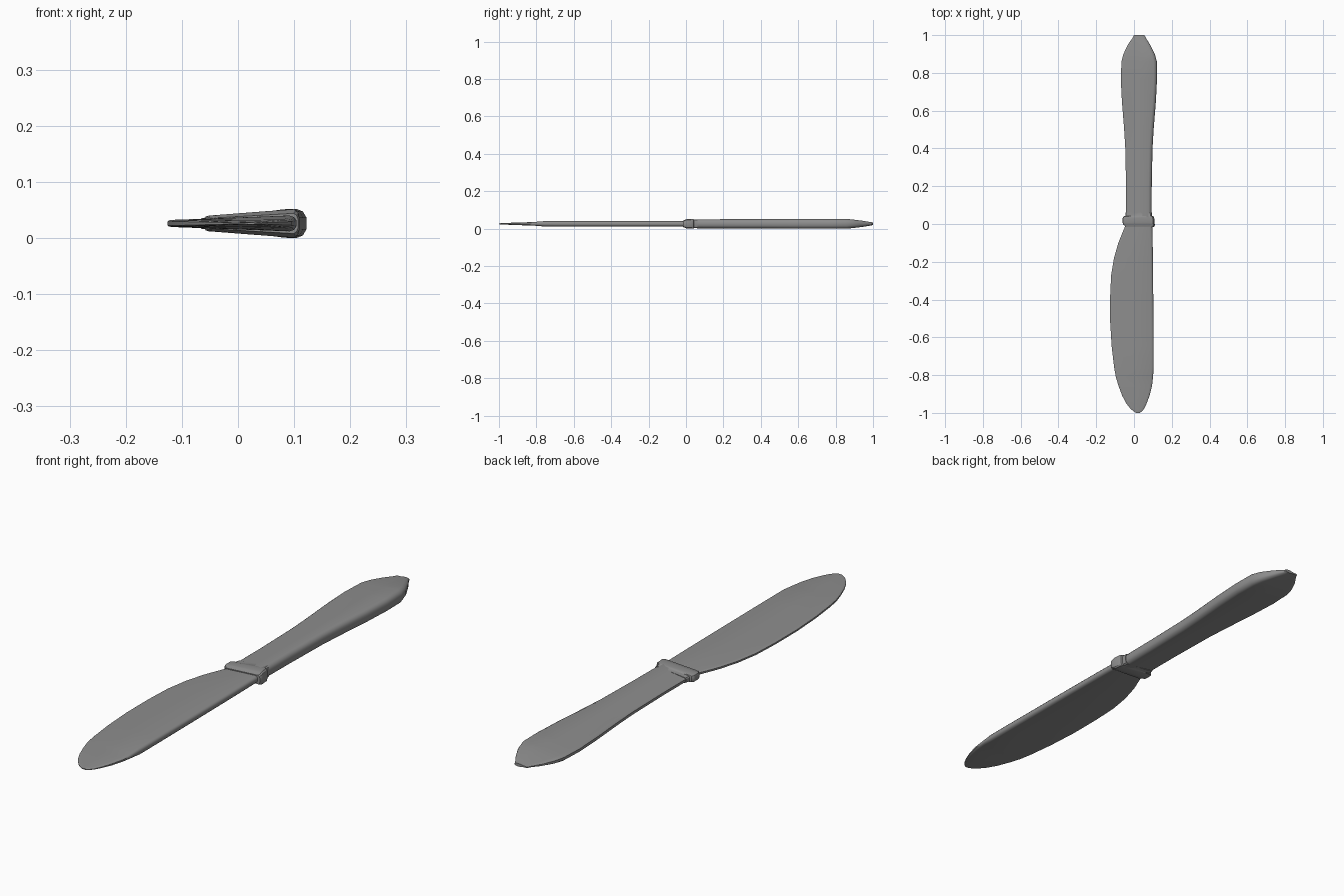
import bpy, bmesh, math

ZC = 0.026  # mid-plane height

# Dark grey steel shared by all parts
steel = bpy.data.materials.new("dark_steel")
steel.diffuse_color = (0.27, 0.27, 0.27, 1)


def loft(name, sections, angle=40):
    """Loft wedge sections (y, x_left, x_right, half_left, half_right, bevel) along y."""
    bm = bmesh.new()
    rings = []
    for y, xl, xr, hl, hr, b in sections:
        b = min(b, (xr - xl) * 0.3)
        top = [(xl, hl * 0.5), (xl + b * 0.3, hl * 0.88), (xl + b, hl),
               ((xl + xr) / 2, (hl + hr) / 2),
               (xr - b, hr), (xr - b * 0.35, hr * 0.82), (xr, hr * 0.4)]
        pts = top + [(x, -h) for x, h in reversed(top)]
        rings.append([bm.verts.new((x, y, ZC + z)) for x, z in pts])
    n = len(rings[0])
    for a, c in zip(rings, rings[1:]):
        for i in range(n):
            j = (i + 1) % n
            bm.faces.new((a[i], a[j], c[j], c[i]))
    bm.faces.new(rings[0])
    bm.faces.new(rings[-1])
    bmesh.ops.recalc_face_normals(bm, faces=bm.faces)
    me = bpy.data.meshes.new(name)
    bm.to_mesh(me)
    bm.free()
    me.materials.append(steel)
    ob = bpy.data.objects.new(name, me)
    bpy.context.collection.objects.link(ob)
    bpy.ops.object.select_all(action='DESELECT')
    bpy.context.view_layer.objects.active = ob
    ob.select_set(True)
    bpy.ops.object.shade_smooth_by_angle(angle=math.radians(angle))
    return ob


# Handle: waisted grip, thicker on the spine side, tapering at the butt
handle = [(0.02, -.042, .093, .0235), (0.2, -.042, .094, .0245),
          (0.4, -.046, .098, .025), (0.5, -.052, .104, .0255),
          (0.65, -.064, .116, .026), (0.77, -.070, .122, .026),
          (0.86, -.066, .121, .026), (0.90, -.056, .110, .022),
          (0.95, -.032, .085, .0155), (0.985, -.008, .063, .0095),
          (1.0, 0.0, .055, .0065)]
loft("handle", [(y, l, r, h * .42, h, .018) for y, l, r, h in handle], 50)

# Collar: flange at the blade, shallow groove, then a thin ring on the handle
loft("collar", [(-.015, -.046, .107, .010, .018, .008),
                (-.008, -.050, .110, .011, .020, .008),
                (.000, -.059, .110, .013, .0235, .008),
                (.008, -.060, .109, .014, .0255, .008),
                (.032, -.060, .107, .014, .0255, .008),
                (.041, -.054, .102, .013, .0245, .008),
                (.043, -.046, .096, .0115, .0235, .008),
                (.062, -.044, .095, .011, .0235, .010)], 30)

# Blade: curved cutting edge, straight thicker spine, rounded tip
blade = [(0.0, -.042, .097, .014), (-.05, -.063, .098, .014),
         (-.1, -.083, .099, .014), (-.18, -.106, .100, .014),
         (-.27, -.121, .101, .014), (-.38, -.126, .102, .014),
         (-.52, -.126, .103, .014), (-.65, -.118, .104, .014),
         (-.76, -.105, .104, .014), (-.81, -.096, .101, .010),
         (-.86, -.081, .095, .008), (-.91, -.062, .082, .007),
         (-.95, -.041, .067, .005), (-.98, -.017, .052, .0035),
         (-.993, .000, .041, .003), (-1.0, .012, .030, .002)]
loft("blade", [(y, l, r, min(.0065, h * .7), h, .012) for y, l, r, h in blade])
